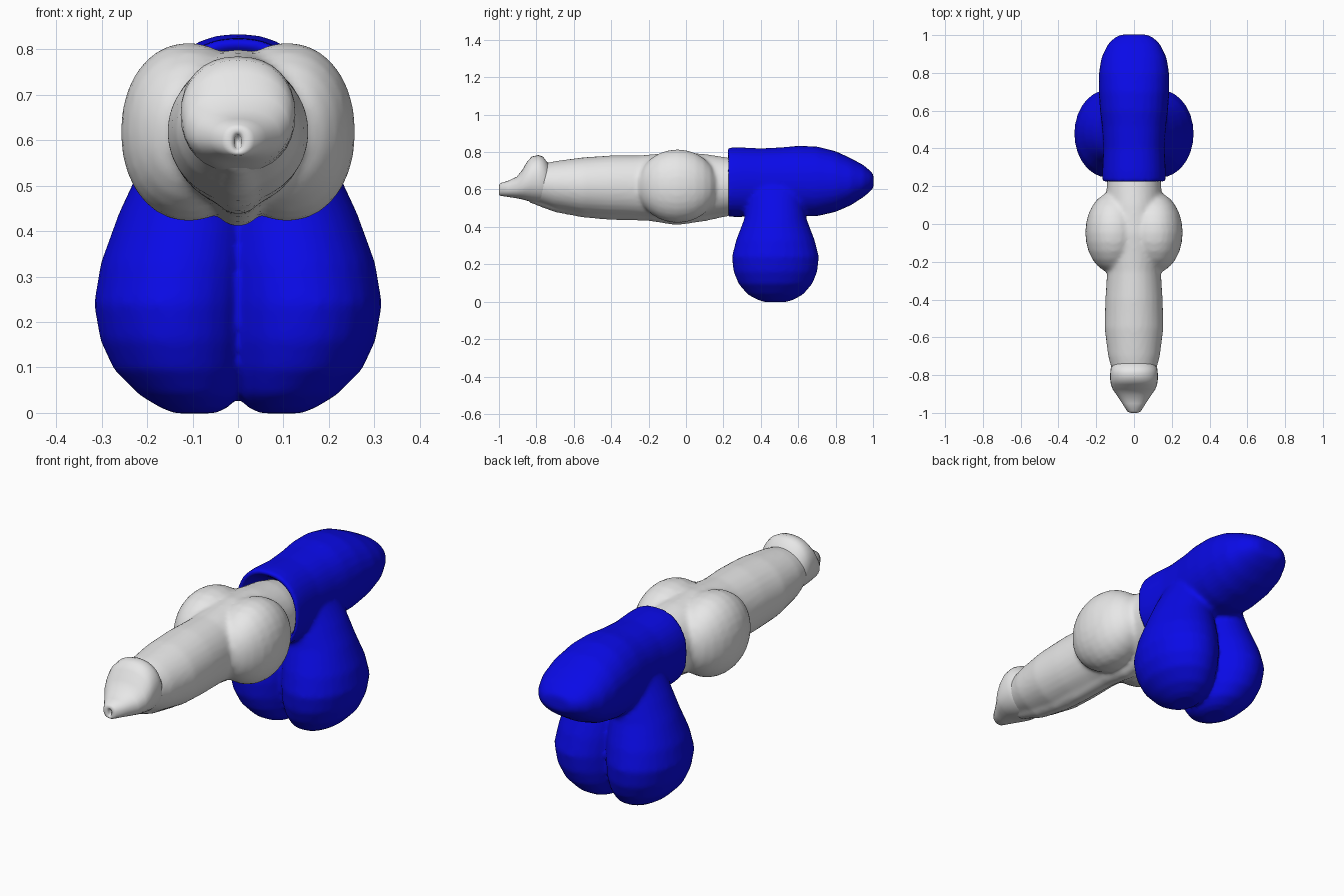
import bpy, bmesh, math


def material(name, rgb):
    m = bpy.data.materials.new(name)
    m.diffuse_color = (*rgb, 1)
    return m


GREY = material("light_grey", (0.8, 0.8, 0.8))
BLUE = material("deep_blue", (0.003, 0.003, 0.8))


def loft(bm, rings, n=28, power=1.0):
    """Skin a list of rings; each ring is (centre, u radius, v radius, axis)."""
    loops = []
    for (cx, cy, cz), u, v, axis in rings:
        loop = []
        for i in range(n):
            a = 2 * math.pi * i / n
            c, s = math.cos(a), math.sin(a)
            c = math.copysign(abs(c) ** power, c) * u
            s = math.copysign(abs(s) ** power, s) * v
            p = (cx + c, cy, cz + s) if axis == "y" else (cx + c, cy + s, cz)
            loop.append(bm.verts.new(p))
        loops.append(loop)
    faces = [bm.faces.new(loops[0]), bm.faces.new(loops[-1])]
    for a, b in zip(loops, loops[1:]):
        for i in range(n):
            j = (i + 1) % n
            faces.append(bm.faces.new((a[i], a[j], b[j], b[i])))
    bmesh.ops.recalc_face_normals(bm, faces=faces)


def along_y(rows):
    """Rows are (y, half width, bottom z, top z)."""
    return [((0, y, (lo + hi) / 2), w, (hi - lo) / 2, "y") for y, w, lo, hi in rows]


def finish(bm, name, mat, voxel=None, smooth=4):
    me = bpy.data.meshes.new(name)
    bm.to_mesh(me)
    bm.free()
    for p in me.polygons:
        p.use_smooth = True
    ob = bpy.data.objects.new(name, me)
    bpy.context.collection.objects.link(ob)
    me.materials.append(mat)
    if voxel:  # fuse overlapping volumes and soften the joins
        r = ob.modifiers.new("fuse", "REMESH")
        r.mode = "VOXEL"
        r.voxel_size = voxel
        r.use_smooth_shade = True
        s = ob.modifiers.new("soften", "SMOOTH")
        s.factor = 0.5
        s.iterations = smooth
    return ob


# Shaft with underside ridge and the two side bulbs
bm = bmesh.new()
loft(bm, along_y([
    (-0.86, 0.09, 0.55, 0.68), (-0.78, 0.115, 0.525, 0.735),
    (-0.70, 0.137, 0.495, 0.752), (-0.55, 0.156, 0.465, 0.772),
    (-0.40, 0.152, 0.455, 0.782), (-0.25, 0.142, 0.45, 0.782),
    (-0.05, 0.15, 0.435, 0.80), (0.10, 0.15, 0.45, 0.79),
    (0.24, 0.142, 0.47, 0.768), (0.34, 0.12, 0.50, 0.74)]))
loft(bm, along_y([
    (-0.84, 0.03, 0.53, 0.60), (-0.70, 0.05, 0.478, 0.57),
    (-0.55, 0.055, 0.45, 0.55), (-0.40, 0.055, 0.437, 0.54),
    (-0.20, 0.055, 0.432, 0.54), (-0.05, 0.055, 0.408, 0.53),
    (0.10, 0.05, 0.43, 0.53), (0.24, 0.045, 0.46, 0.55)]), n=16)
for side in (-1, 1):
    rows = []
    for i in range(13):
        t = math.pi * (0.04 + 0.92 * i / 12)
        k = math.sin(t)
        rows.append(((side * 0.108, -0.045 - 0.215 * math.cos(t), 0.618),
                     0.15 * k, 0.197 * k, "y"))
    loft(bm, rows, power=0.95)
finish(bm, "shaft_and_bulbs", GREY, 0.012, 5)

# Flared tip with a small slit opening
bm = bmesh.new()
loft(bm, along_y([
    (-0.965, 0.005, 0.588, 0.606), (-0.992, 0.008, 0.58, 0.612),
    (-1.0, 0.018, 0.572, 0.622), (-0.992, 0.036, 0.566, 0.634),
    (-0.95, 0.062, 0.56, 0.647), (-0.905, 0.092, 0.553, 0.668),
    (-0.875, 0.113, 0.547, 0.705), (-0.85, 0.122, 0.54, 0.748),
    (-0.825, 0.126, 0.535, 0.776), (-0.79, 0.126, 0.53, 0.784),
    (-0.765, 0.123, 0.53, 0.776), (-0.745, 0.112, 0.53, 0.75),
    (-0.72, 0.09, 0.54, 0.72)]), n=32, power=0.9)
finish(bm, "tip", GREY)

# Sheath with an open collar, fused with the two hanging pouches
bm = bmesh.new()
loft(bm, along_y([
    (0.31, 0.125, 0.50, 0.75), (0.25, 0.143, 0.475, 0.785),
    (0.218, 0.155, 0.465, 0.81), (0.225, 0.168, 0.455, 0.824),
    (0.28, 0.168, 0.452, 0.826), (0.40, 0.162, 0.46, 0.82),
    (0.52, 0.17, 0.46, 0.826), (0.60, 0.18, 0.457, 0.834),
    (0.70, 0.187, 0.457, 0.83), (0.80, 0.186, 0.48, 0.805),
    (0.88, 0.173, 0.515, 0.768), (0.95, 0.14, 0.56, 0.73),
    (0.985, 0.105, 0.59, 0.70), (1.003, 0.07, 0.61, 0.68)]), power=0.9)
pouch = [  # z, centre x, radius x, radius y
    (-0.001, 0.095, 0.045, 0.06), (0.012, 0.097, 0.075, 0.10),
    (0.04, 0.106, 0.112, 0.15), (0.095, 0.125, 0.148, 0.197),
    (0.16, 0.135, 0.168, 0.224), (0.24, 0.14, 0.177, 0.233),
    (0.33, 0.13, 0.172, 0.21), (0.44, 0.112, 0.15, 0.168),
    (0.53, 0.095, 0.125, 0.15), (0.62, 0.08, 0.09, 0.14),
    (0.70, 0.06, 0.06, 0.10)]
for side in (-1, 1):
    loft(bm, [((side * cx, 0.478, z), rx, ry, "z") for z, cx, rx, ry in pouch])
finish(bm, "sheath_and_pouches", BLUE, 0.012, 5)
